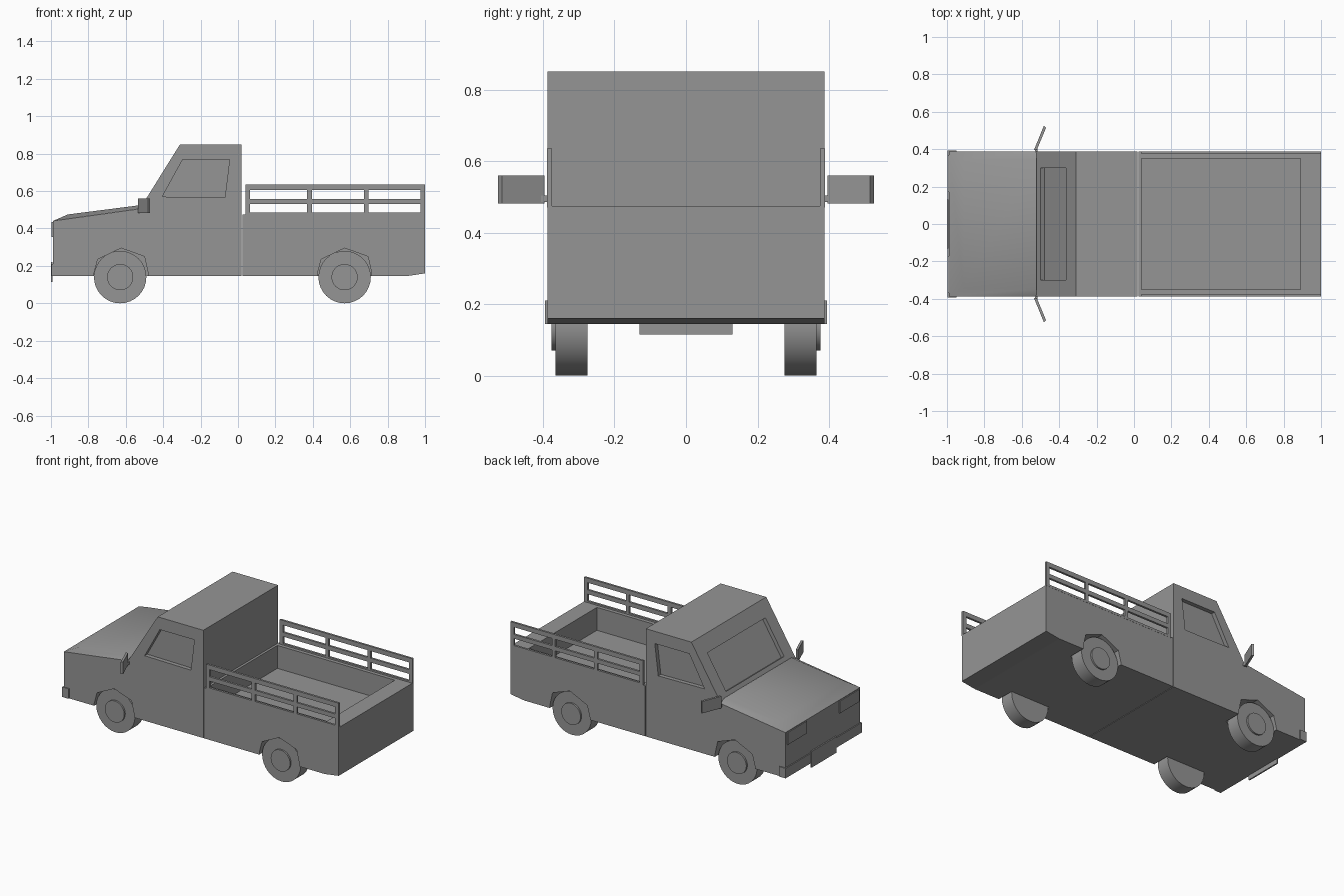
import bpy
import bmesh
from math import radians, pi
from mathutils import Matrix, Vector

if "Cube" in bpy.data.objects:
    bpy.data.objects.remove(bpy.data.objects["Cube"], do_unlink=True)

grey = bpy.data.materials.new("plain grey")
grey.use_nodes = True
colour = (0.3, 0.3, 0.3, 1)
grey.diffuse_color = colour
grey.node_tree.nodes["Principled BSDF"].inputs["Base Color"].default_value = colour


def finish(name, bm):
    bmesh.ops.recalc_face_normals(bm, faces=bm.faces)
    mesh = bpy.data.meshes.new(name)
    bm.to_mesh(mesh)
    bm.free()
    mesh.materials.append(grey)
    ob = bpy.data.objects.new(name, mesh)
    bpy.context.collection.objects.link(ob)
    return ob


def prism(name, profile, y0, y1):
    """Side profile of (x, z) points extruded across y."""
    bm = bmesh.new()
    face = bm.faces.new([bm.verts.new((x, y0, z)) for x, z in profile])
    new = bmesh.ops.extrude_face_region(bm, geom=[face])["geom"]
    bmesh.ops.translate(bm, vec=(0, y1 - y0, 0),
                        verts=[v for v in new if isinstance(v, bmesh.types.BMVert)])
    return finish(name, bm)


def box(name, x0, x1, y0, y1, z0, z1):
    return prism(name, [(x0, z0), (x1, z0), (x1, z1), (x0, z1)], y0, y1)


def activate(ob):
    bpy.ops.object.select_all(action="DESELECT")
    ob.select_set(True)
    bpy.context.view_layer.objects.active = ob


def cut(target, cutter):
    activate(target)
    mod = target.modifiers.new("cut", "BOOLEAN")
    mod.operation = "DIFFERENCE"
    mod.solver = "EXACT"
    mod.object = cutter
    bpy.ops.object.modifier_apply(modifier=mod.name)
    bpy.data.objects.remove(cutter, do_unlink=True)


WIDTH = 0.387

# Cab with engine bay, and the load bed behind it
cab = prism("cab", [(-0.99, 0.145), (-0.99, 0.44), (-0.525, 0.505), (-0.31, 0.85),
                    (0.02, 0.85), (0.02, 0.145)], -WIDTH, WIDTH)
bed = prism("load_bed", [(0.024, 0.145), (0.9, 0.145), (1, 0.16), (1, 0.475),
                         (0.024, 0.475)], -WIDTH, WIDTH)
cut(bed, box("bed_cutter", 0.04, 0.89, -0.35, 0.35, 0.325, 0.6))

# Recessed windscreen
normal = Vector((-0.849, 0.529))
low, high = Vector((-0.5, 0.545)), Vector((-0.365, 0.762))
cut(cab, prism("windscreen_cutter", [low + normal * 0.05, high + normal * 0.05,
                                     high - normal * 0.025, low - normal * 0.025], -0.3, 0.3))

# Recessed side windows and wheel arches
window = [(-0.405, 0.57), (-0.295, 0.77), (-0.045, 0.77), (-0.07, 0.565)]
arch = [(-0.145, 0.1), (-0.145, 0.16), (-0.125, 0.235), (0, 0.295),
        (0.125, 0.25), (0.145, 0.16), (0.145, 0.1)]
for side in (-1, 1):
    cut(cab, prism("window_cutter", window, side * 0.36, side * 0.45))
    for body, axle in ((cab, -0.625), (bed, 0.57)):
        shape = [(axle + x, z) for x, z in arch]
        cut(body, prism("arch_cutter", shape, side * 0.27, side * 0.45))

# Raised hood with sloping shoulders
bm = bmesh.new()
rim = [bm.verts.new(p) for p in ((-0.99, -WIDTH, 0.44), (-0.52, -WIDTH, 0.506),
                                 (-0.52, WIDTH, 0.506), (-0.99, WIDTH, 0.44))]
crown = [bm.verts.new(p) for p in ((-0.91, -0.345, 0.475), (-0.52, -0.345, 0.525),
                                   (-0.52, 0.345, 0.525), (-0.91, 0.345, 0.475))]
bm.faces.new(rim)
bm.faces.new(crown)
for i in range(4):
    j = (i + 1) % 4
    bm.faces.new((rim[i], rim[j], crown[j], crown[i]))
hood = finish("hood", bm)
activate(hood)
bpy.ops.object.shade_smooth_by_angle(angle=radians(40))

# Front bumper, number plate and headlights
box("front_bumper", -0.997, -0.95, -0.394, 0.394, 0.145, 0.21)
box("front_plate", -1, -0.991, -0.13, 0.13, 0.115, 0.22)
for side, label in ((-1, "right"), (1, "left")):
    box("headlight_" + label, -0.996, -0.985, side * 0.17, side * 0.37, 0.355, 0.435)


# Wheels with raised hubs
def disc(name, x, y0, y1, radius):
    bm = bmesh.new()
    place = Matrix.Translation((x, (y0 + y1) / 2, 0.14)) @ Matrix.Rotation(pi / 2, 4, "X")
    bmesh.ops.create_cone(bm, cap_ends=True, segments=32, radius1=radius, radius2=radius,
                          depth=abs(y1 - y0), matrix=place)
    ob = finish(name, bm)
    activate(ob)
    bpy.ops.object.shade_smooth_by_angle(angle=radians(30))


for side, label in ((-1, "right"), (1, "left")):
    for axle, end in ((-0.63, "front"), (0.57, "rear")):
        disc(f"{end}_{label}_wheel", axle, side * 0.275, side * 0.365, 0.14)
        disc(f"{end}_{label}_hub", axle, side * 0.36, side * 0.376, 0.07)

    # Slatted side rails above the bed
    inner, outer = side * 0.374, side * 0.388
    for name, z0, z1 in (("top", 0.605, 0.635), ("middle", 0.53, 0.558), ("bottom", 0.47, 0.485)):
        box(f"{label}_{name}_rail", 0.04, 1, inner, outer, z0, z1)
    for x0, x1 in ((0.04, 0.065), (0.37, 0.395), (0.675, 0.697), (0.975, 1)):
        box(f"{label}_rail_post", x0, x1, inner, outer, 0.47, 0.635)

    # Angled door mirrors
    bm = bmesh.new()
    plan = [(-0.535, 0.395), (-0.52, 0.395), (-0.47, 0.515), (-0.482, 0.525)]
    base = bm.faces.new([bm.verts.new((x, side * y, 0.482)) for x, y in plan])
    new = bmesh.ops.extrude_face_region(bm, geom=[base])["geom"]
    bmesh.ops.translate(bm, vec=(0, 0, 0.078),
                        verts=[v for v in new if isinstance(v, bmesh.types.BMVert)])
    finish(label + "_mirror", bm)
    box(label + "_mirror_arm", -0.53, -0.515, side * 0.38, side * 0.405, 0.485, 0.503)
